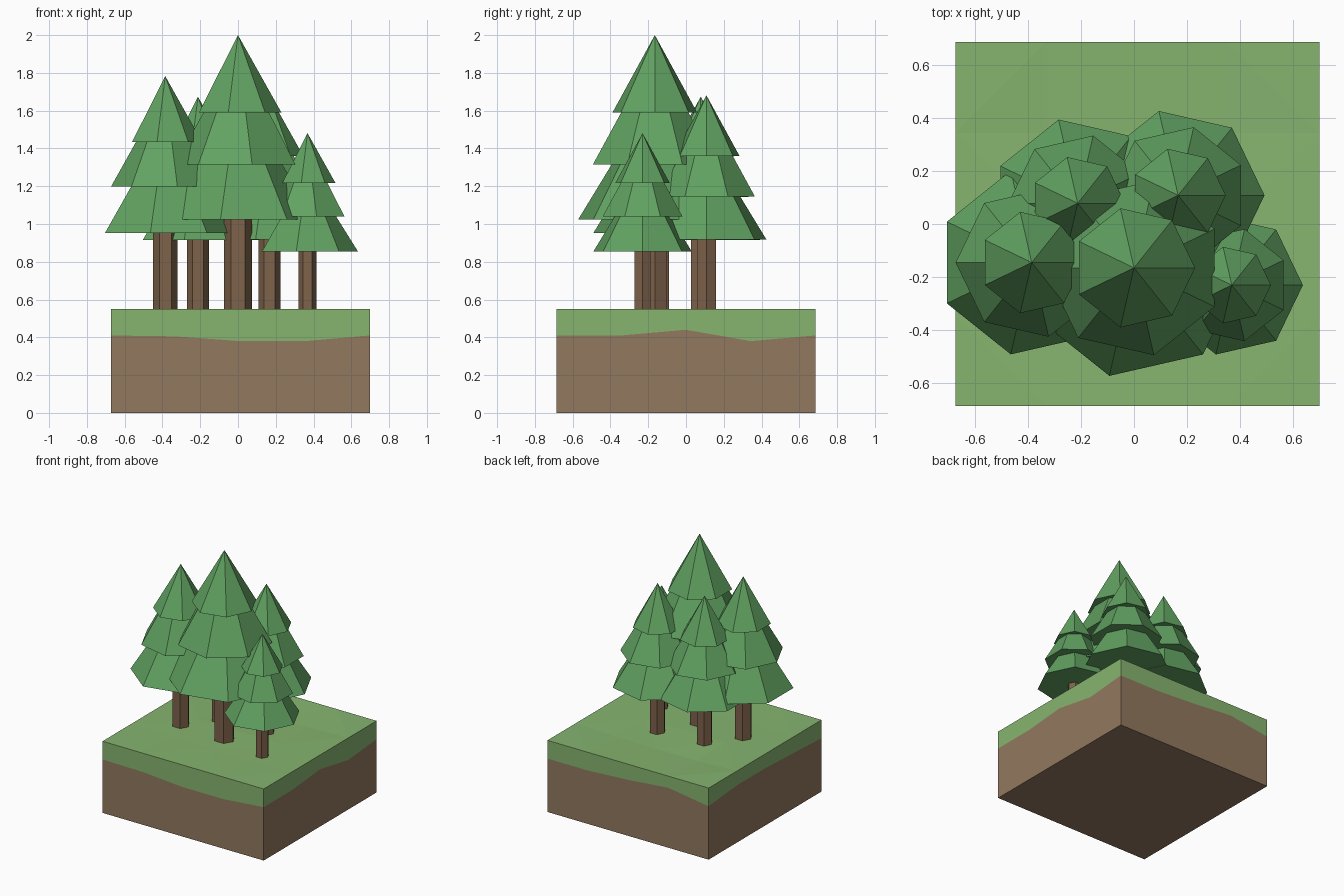
import bpy, random
from math import cos, sin, pi

if "Cube" in bpy.data.objects:
    bpy.data.objects.remove(bpy.data.objects["Cube"])

random.seed(4)


def material(name, rgb):
    m = bpy.data.materials.new(name)
    m.diffuse_color = (*rgb, 1)
    m.use_nodes = True
    m.node_tree.nodes["Principled BSDF"].inputs["Base Color"].default_value = m.diffuse_color
    return m


GRASS = material("grass", (0.24, 0.46, 0.16))
SOIL = material("soil", (0.29, 0.19, 0.115))
LEAF = material("leaf", (0.12, 0.36, 0.12))
BARK = material("bark", (0.21, 0.125, 0.07))


def make(name, verts, faces, mat):
    me = bpy.data.meshes.new(name)
    me.from_pydata(verts, [], faces)
    me.materials.append(mat)
    ob = bpy.data.objects.new(name, me)
    bpy.context.collection.objects.link(ob)
    return ob


def add_frustum(verts, faces, x, y, n, turn, z0, r0, z1, r1):
    """Append a closed n-sided frustum, or a cone when r1 is 0."""
    b = len(verts)
    ang = [turn + 2 * pi * i / n for i in range(n)]
    verts += [(x + r0 * cos(a), y + r0 * sin(a), z0) for a in ang]
    faces.append([b + i for i in reversed(range(n))])
    if r1 == 0:
        verts.append((x, y, z1))
        faces += [(b + i, b + (i + 1) % n, b + n) for i in range(n)]
    else:
        verts += [(x + r1 * cos(a), y + r1 * sin(a), z1) for a in ang]
        faces += [(b + i, b + (i + 1) % n, b + n + (i + 1) % n, b + n + i) for i in range(n)]
        faces.append([b + n + i for i in range(n)])


# Ground block: 4 x 4 grid outline with a wavy grass line
N, X0, Y0, SIZE, TOP = 4, -0.672, -0.685, 1.37, 0.55
step = SIZE / N
ring = ([(i, 0) for i in range(N)] + [(N, j) for j in range(N)]
        + [(N - i, N) for i in range(N)] + [(0, N - j) for j in range(N)])
line = [0.41, 0.405, 0.38, 0.38,    # front
        0.41, 0.41, 0.44, 0.38,     # right
        0.41, 0.41, 0.43, 0.46,     # back
        0.41, 0.44, 0.44, 0.425]    # left
M = len(ring)


def at(i, j, z):
    return (X0 + i * step, Y0 + j * step, z)


# Grass: slightly uneven triangulated top with a skirt
verts, faces = [], []
for j in range(N + 1):
    for i in range(N + 1):
        inside = 0 < i < N and 0 < j < N
        verts.append(at(i, j, TOP - (random.uniform(0, 0.015) if inside else 0)))
for j in range(N):
    for i in range(N):
        a = j * (N + 1) + i
        b, c, d = a + 1, a + N + 2, a + N + 1
        if (i + j) % 2:
            faces += [(a, b, c), (a, c, d)]
        else:
            faces += [(a, b, d), (b, c, d)]
base = len(verts)
verts += [at(i, j, z) for (i, j), z in zip(ring, line)]
top = [j * (N + 1) + i for i, j in ring]
for k in range(M):
    m = (k + 1) % M
    faces.append((top[k], base + k, base + m, top[m]))
make("grass_layer", verts, faces, GRASS)

# Soil: sides below the grass line and a flat bottom
verts = [at(i, j, z) for (i, j), z in zip(ring, line)] + [at(i, j, 0) for i, j in ring]
faces = [(k, M + k, M + (k + 1) % M, (k + 1) % M) for k in range(M)]
faces.append([M + k for k in reversed(range(M))])
make("soil_block", verts, faces, SOIL)

# Trees: x, y, scale
TREES = [(0.0, -0.165, 1.0), (-0.385, -0.145, 0.85), (-0.212, 0.078, 0.775),
         (0.166, 0.108, 0.78), (0.368, -0.23, 0.642)]
# Tiers: bottom height, bottom radius, top height, top radius
TIERS = [(0.473, 0.417, 0.82, 0.20), (0.764, 0.337, 1.09, 0.155), (1.04, 0.23, 1.45, 0)]

for t, (x, y, s) in enumerate(TREES, 1):
    verts, faces = [], []
    add_frustum(verts, faces, x, y, 6, 0, TOP - 0.03, 0.075 * s, TOP + 0.55 * s, 0.075 * s)
    make(f"trunk_{t}", verts, faces, BARK)
    verts, faces = [], []
    for k, (z0, r0, z1, r1) in enumerate(TIERS):
        add_frustum(verts, faces, x, y, 7, k * pi / 7,
                    TOP + z0 * s, r0 * s, TOP + z1 * s, r1 * s)
    make(f"foliage_{t}", verts, faces, LEAF)
